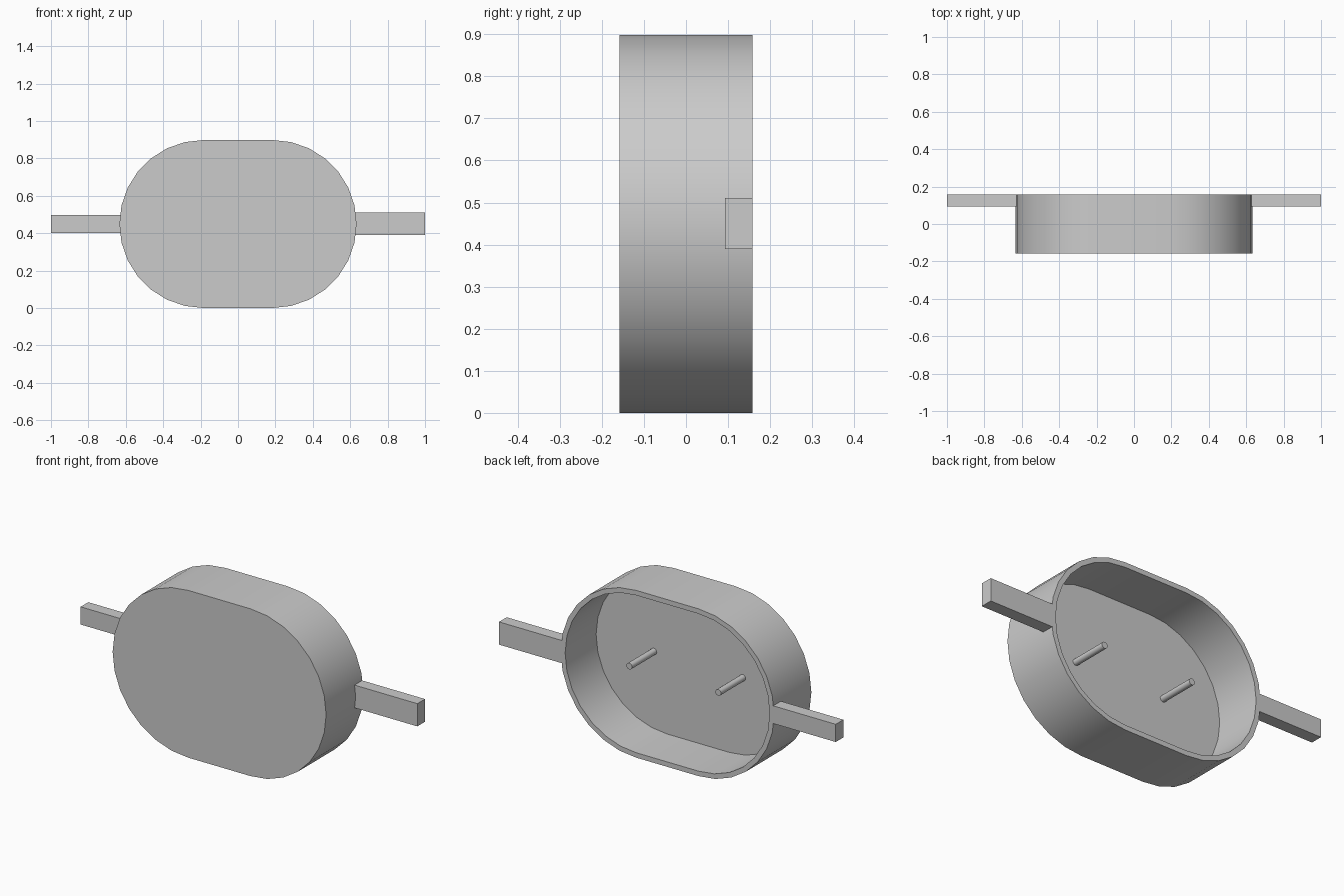
import bpy, bmesh, math
from mathutils import Matrix

old = bpy.data.objects.get("Cube")
if old:
    bpy.data.objects.remove(old, do_unlink=True)

GREY = (0.6, 0.6, 0.6, 1)
mat = bpy.data.materials.new("plain grey")
mat.use_nodes = True
mat.diffuse_color = GREY
mat.node_tree.nodes["Principled BSDF"].inputs["Base Color"].default_value = GREY

RADIUS = 0.449    # rounded ends, also the height of the long axis
WALL = 0.0265
BACK = 0.158      # open rim
FRONT = -BACK     # closed face
FLOOR = -0.105    # inner floor


def finish(name, bm, smooth=False):
    bmesh.ops.recalc_face_normals(bm, faces=bm.faces)
    mesh = bpy.data.meshes.new(name)
    bm.to_mesh(mesh)
    bm.free()
    mesh.materials.append(mat)
    obj = bpy.data.objects.new(name, mesh)
    bpy.context.collection.objects.link(obj)
    if smooth:
        bpy.ops.object.select_all(action='DESELECT')
        obj.select_set(True)
        bpy.context.view_layer.objects.active = obj
        bpy.ops.object.shade_smooth_by_angle(angle=math.radians(30))
    return obj


def stadium_ring(bm, radius, y, half_straight=0.185, steps=14):
    ring = []
    for side in (1, -1):
        for i in range(steps + 1):
            a = math.pi * (i / steps - 0.5)
            ring.append(bm.verts.new((side * (half_straight + radius * math.cos(a)), y,
                                      RADIUS + side * radius * math.sin(a))))
    return ring


def box(name, x0, x1, y0, y1, z0, z1):
    bm = bmesh.new()
    place = Matrix.Translation(((x0 + x1) / 2, (y0 + y1) / 2, (z0 + z1) / 2))
    size = Matrix.Diagonal((x1 - x0, y1 - y0, z1 - z0, 1))
    bmesh.ops.create_cube(bm, size=1, matrix=place @ size)
    return finish(name, bm)


# Hollow case: closed front, outer wall, rim, inner wall, floor
bm = bmesh.new()
rings = [stadium_ring(bm, r, y) for r, y in
         ((RADIUS, FRONT), (RADIUS, BACK), (RADIUS - WALL, BACK), (RADIUS - WALL, FLOOR))]
for a, b in zip(rings, rings[1:]):
    for i in range(len(a)):
        j = (i + 1) % len(a)
        bm.faces.new((a[i], a[j], b[j], b[i]))
bm.faces.new(rings[0])
bm.faces.new(rings[-1])
finish("case", bm, smooth=True)

# Strap stubs, the left one taller
box("left_strap", 0.62, 1.0, 0.093, BACK, 0.389, 0.511)
box("right_strap", -1.0, -0.62, 0.093, BACK, 0.401, 0.496)

# Two pegs standing on the inner floor
PEG_END = 0.104
for side, label in ((1, "left"), (-1, "right")):
    bm = bmesh.new()
    place = Matrix.Translation((side * 0.264, (FLOOR + PEG_END) / 2, RADIUS))
    bmesh.ops.create_cone(bm, cap_ends=True, segments=16, radius1=0.017, radius2=0.017,
                          depth=PEG_END - FLOOR,
                          matrix=place @ Matrix.Rotation(math.pi / 2, 4, 'X'))
    finish(label + "_peg", bm, smooth=True)
